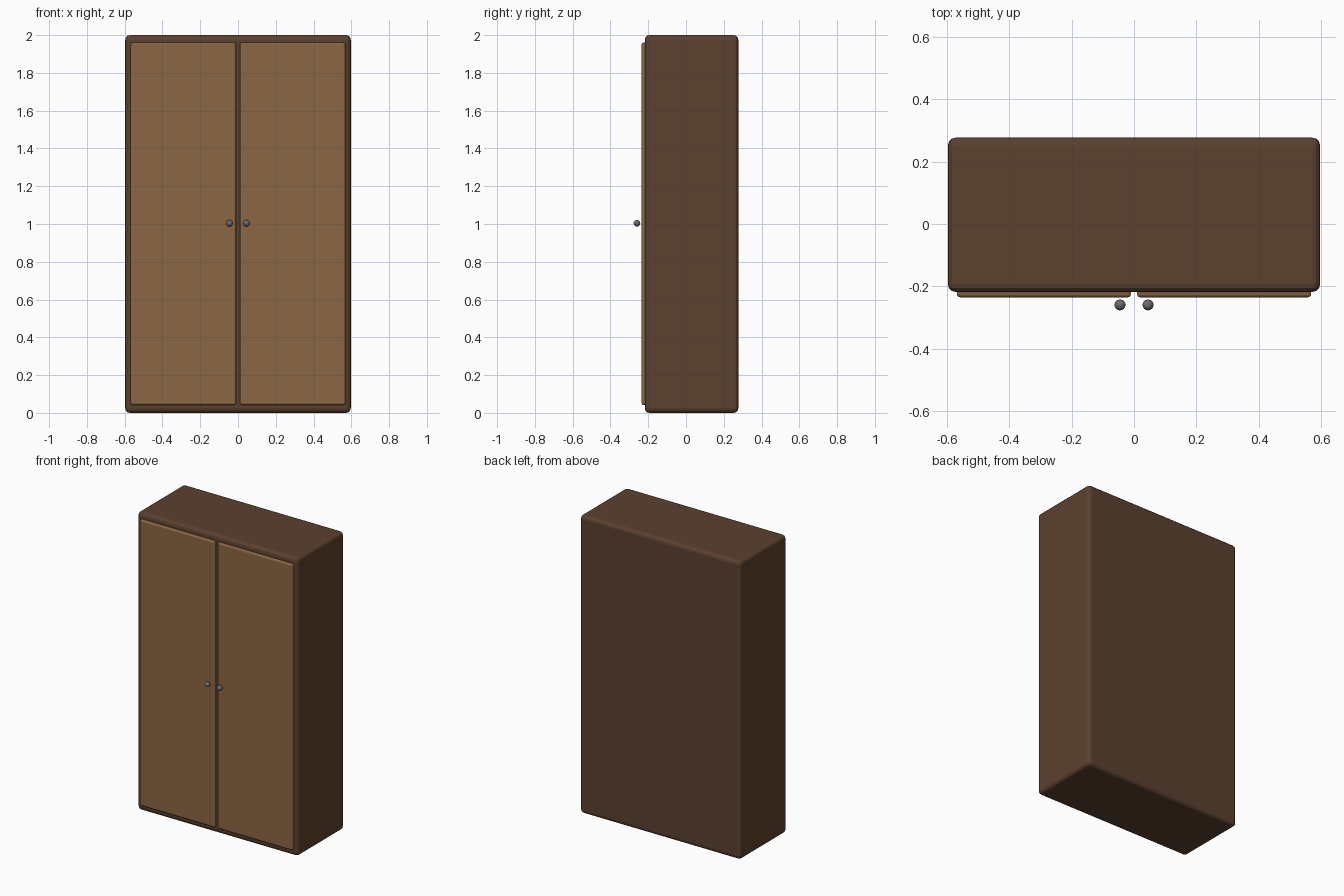
import bpy

if "Cube" in bpy.data.objects:
    bpy.data.objects.remove(bpy.data.objects["Cube"])

def material(name, rgb):
    m = bpy.data.materials.new(name)
    m.diffuse_color = (*rgb, 1)
    m.use_nodes = True
    m.node_tree.nodes["Principled BSDF"].inputs["Base Color"].default_value = m.diffuse_color
    return m

dark_wood = material("dark_wood", (0.105, 0.052, 0.028))
light_wood = material("light_wood", (0.26, 0.135, 0.06))
metal = material("metal", (0.15, 0.15, 0.16))

def box(name, lo, hi, bevel, mat):
    bpy.ops.mesh.primitive_cube_add(size=1, location=[(a + b) / 2 for a, b in zip(lo, hi)])
    o = bpy.context.object
    o.name = name
    o.scale = [b - a for a, b in zip(lo, hi)]
    bpy.ops.object.transform_apply(location=False, rotation=False, scale=True)
    mod = o.modifiers.new("rounded_edges", 'BEVEL')
    mod.width = bevel
    mod.segments = 3
    o.data.materials.append(mat)
    return o

# Carcass
box("cabinet_body", (-0.597, -0.218, 0), (0.597, 0.277, 2), 0.025, dark_wood)

for side, s in (("left", -1), ("right", 1)):
    # Door panel
    x0, x1 = sorted((s * 0.01, s * 0.568))
    box(side + "_door", (x0, -0.235, 0.042), (x1, -0.195, 1.96), 0.01, light_wood)
    # Round knob
    bpy.ops.mesh.primitive_uv_sphere_add(segments=24, ring_count=12, radius=0.0175,
                                         location=(s * 0.045, -0.2595, 1.004))
    knob = bpy.context.object
    knob.name = side + "_knob"
    knob.data.materials.append(metal)
    bpy.ops.object.shade_smooth()
